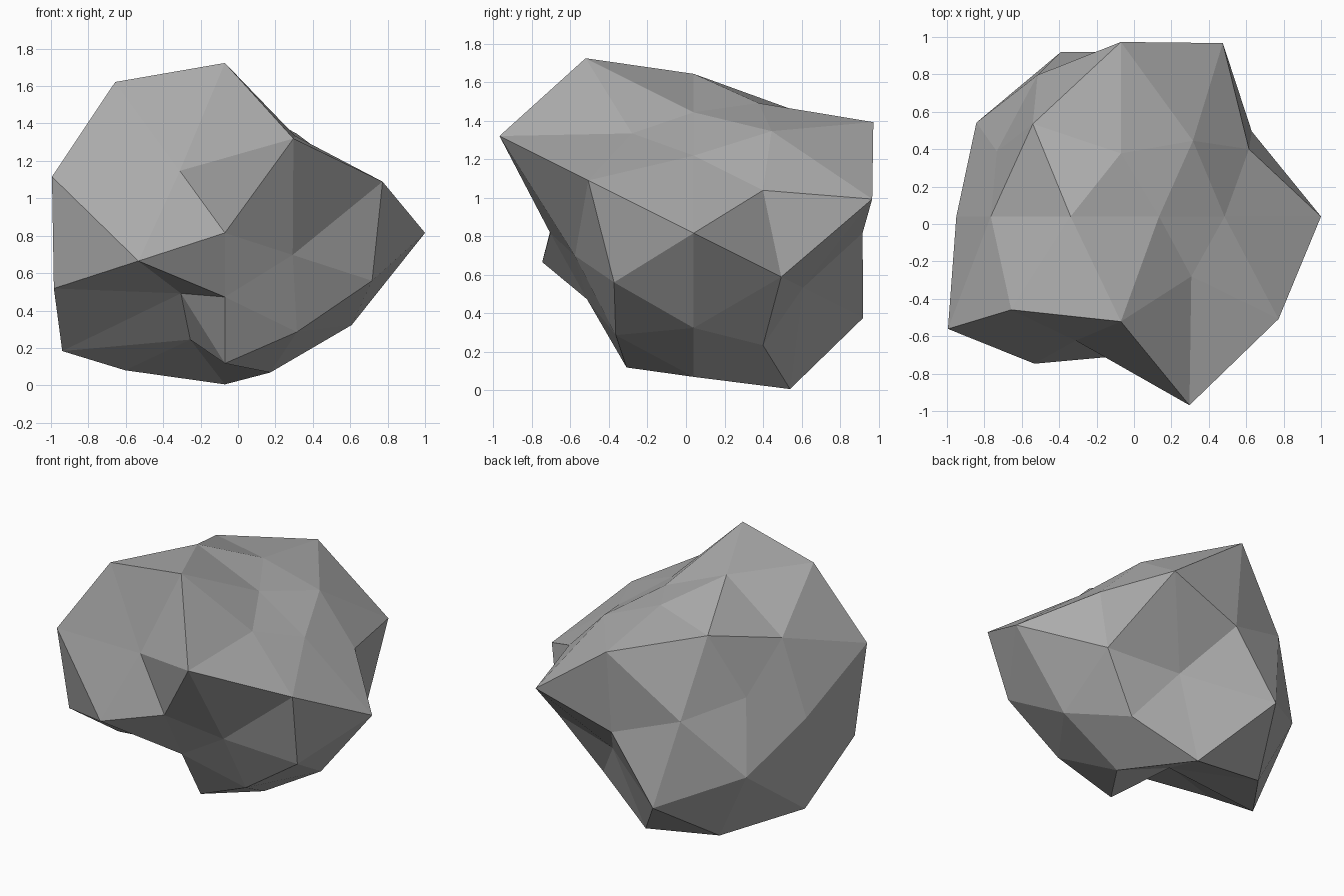
import bpy
import bmesh
from math import atan2, degrees
from mathutils import Vector

cube = bpy.data.objects.get("Cube")
if cube:
    bpy.data.objects.remove(cube, do_unlink=True)

# Radius of each bump, grouped in rings from front to back;
# every ring runs from +x up towards +z. Keys are the ring depth along y.
CENTRE = Vector((-0.07, 0.04, 0.815))
RINGS = {
    -1.0: [.745],
    -.851: [1.186, .78, .925, .652, .725],
    -.526: [1.042, 1.068, 1.143, .47, .77],
    -.447: [.716, 1.115, 1.075, .78, .925],
    0.0: [1.07, .685, .66, .87, .86, .88, 1.075, .6, .785, .838],
    .447: [.805, .755, .78, 1.015, .805],
    .526: [.77, .942, .955, .952, .865],
    .851: [1.09, 1.097, .89, 1.035, .667],
    1.0: [.877],
}


def bump_radius(direction):
    """Look up the radius of the bump in the given unit direction."""
    depth = min(RINGS, key=lambda level: abs(level - direction.y))
    radii = RINGS[depth]
    count = len(radii)
    angle = degrees(atan2(direction.z, direction.x)) % 360
    if count == 10:  # the middle ring starts exactly on +x
        angle += 18
    return radii[int(angle * count / 360) % count]


def make_material(name, colour):
    material = bpy.data.materials.new(name)
    material.use_nodes = True
    material.diffuse_color = colour
    shader = next(n for n in material.node_tree.nodes if n.type == 'BSDF_PRINCIPLED')
    shader.inputs["Base Color"].default_value = colour
    shader.inputs["Roughness"].default_value = 0.9
    return material


# Boulder: a coarse icosphere, poles facing front and back, pushed in and out
bm = bmesh.new()
bmesh.ops.create_icosphere(bm, subdivisions=2, radius=1)
for vert in bm.verts:
    local = vert.co.normalized()
    direction = Vector((local.y, -local.z, -local.x))
    vert.co = CENTRE + direction * bump_radius(direction)
bmesh.ops.recalc_face_normals(bm, faces=bm.faces)
for face in bm.faces:
    face.smooth = False

mesh = bpy.data.meshes.new("boulder")
bm.to_mesh(mesh)
bm.free()
mesh.materials.append(make_material("stone_grey", (0.42, 0.42, 0.42, 1)))
boulder = bpy.data.objects.new("boulder", mesh)
bpy.context.collection.objects.link(boulder)
